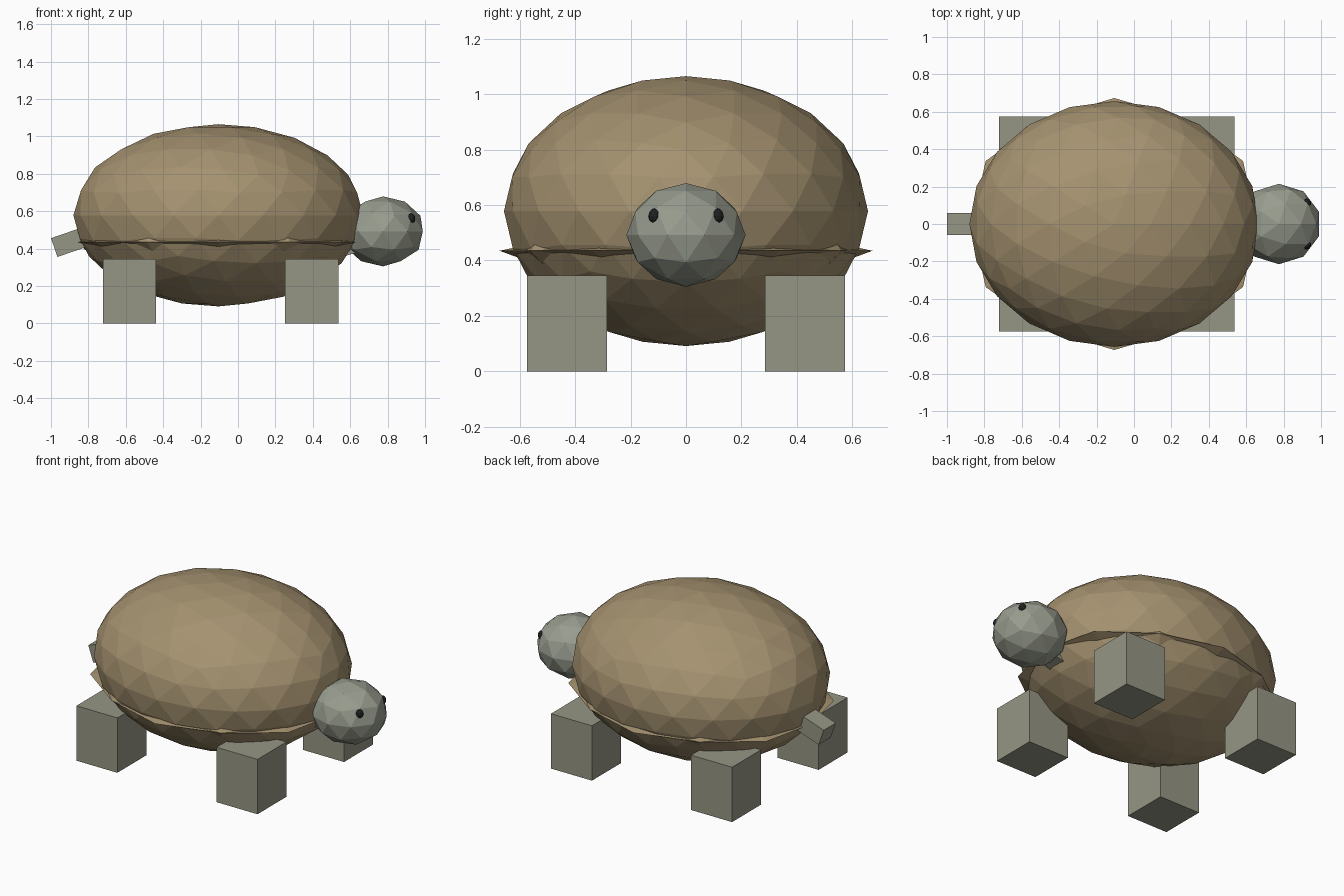
import bpy, bmesh, math

if "Cube" in bpy.data.objects:
    bpy.data.objects.remove(bpy.data.objects["Cube"])


def material(name, rgb):
    """Flat material from 0-255 display values."""
    m = bpy.data.materials.new(name)
    lin = [((c / 255 + 0.055) / 1.055) ** 2.4 if c > 10 else c / 255 / 12.92 for c in rgb]
    m.diffuse_color = (*lin, 1)
    m.use_nodes = True
    m.node_tree.nodes["Principled BSDF"].inputs["Base Color"].default_value = m.diffuse_color
    return m


SHELL = material("shell_brown", (165, 146, 112))
SKIN = material("leg_grey", (150, 150, 133))
HEAD = material("head_grey", (152, 156, 142))
BLACK = material("eye_black", (32, 32, 32))


def ball(name, center, radii, level, mat):
    bpy.ops.mesh.primitive_ico_sphere_add(subdivisions=level, radius=1, location=center)
    ob = bpy.context.object
    ob.name, ob.scale = name, radii
    ob.data.materials.append(mat)
    return ob


def box(name, center, size, mat, tilt=0):
    bpy.ops.mesh.primitive_cube_add(size=1, location=center, rotation=(0, math.radians(tilt), 0))
    ob = bpy.context.object
    ob.name, ob.scale = name, size
    ob.data.materials.append(mat)
    return ob


# Shell body
CX, RX, RY = -0.105, 0.775, 0.657
ball("shell", (CX, 0, 0.578), (RX, RY, 0.487), 3, SHELL)

# Jagged rim: alternating pointed tips and thick blunt corners
bm = bmesh.new()
rings = []
for i in range(12):
    a = math.radians(30 * i)
    tip = i % 2 == 1
    outer = 1.025 if tip else 0.985
    top, low = (0.445, 0.405) if tip else (0.468, 0.382)
    section = [(0.86, top), (0.95, top), (outer, 0.435), (0.90, low), (0.80, low)]
    rings.append([bm.verts.new((CX + RX * r * math.cos(a), RY * r * math.sin(a), z))
                  for r, z in section])
for i in range(12):
    p, q = rings[i], rings[(i + 1) % 12]
    for j in range(5):
        k = (j + 1) % 5
        bm.faces.new((p[j], q[j], q[k], p[k]))
bmesh.ops.recalc_face_normals(bm, faces=bm.faces)
bmesh.ops.triangulate(bm, faces=bm.faces)
me = bpy.data.meshes.new("shell_rim")
bm.to_mesh(me)
bm.free()
me.materials.append(SHELL)
bpy.context.collection.objects.link(bpy.data.objects.new("shell_rim", me))

# Block legs
for xn, x in (("back", -0.58), ("front", 0.395)):
    for yn, y in (("right", -0.43), ("left", 0.43)):
        box(f"{xn}_{yn}_leg", (x, y, 0.1725), (0.285, 0.288, 0.345), SKIN)

# Tail and neck
box("tail", (-0.888, 0, 0.438), (0.2, 0.12, 0.106), SKIN, -19)
box("neck", (0.58, 0, 0.42), (0.14, 0.12, 0.11), SKIN, -15)

# Head and eyes
ball("head", (0.775, 0, 0.492), (0.224, 0.215, 0.187), 2, HEAD)
for n, s in (("right", -1), ("left", 1)):
    ball(f"{n}_eye", (0.924, s * 0.113, 0.56), (0.024, 0.023, 0.028), 2, BLACK)
